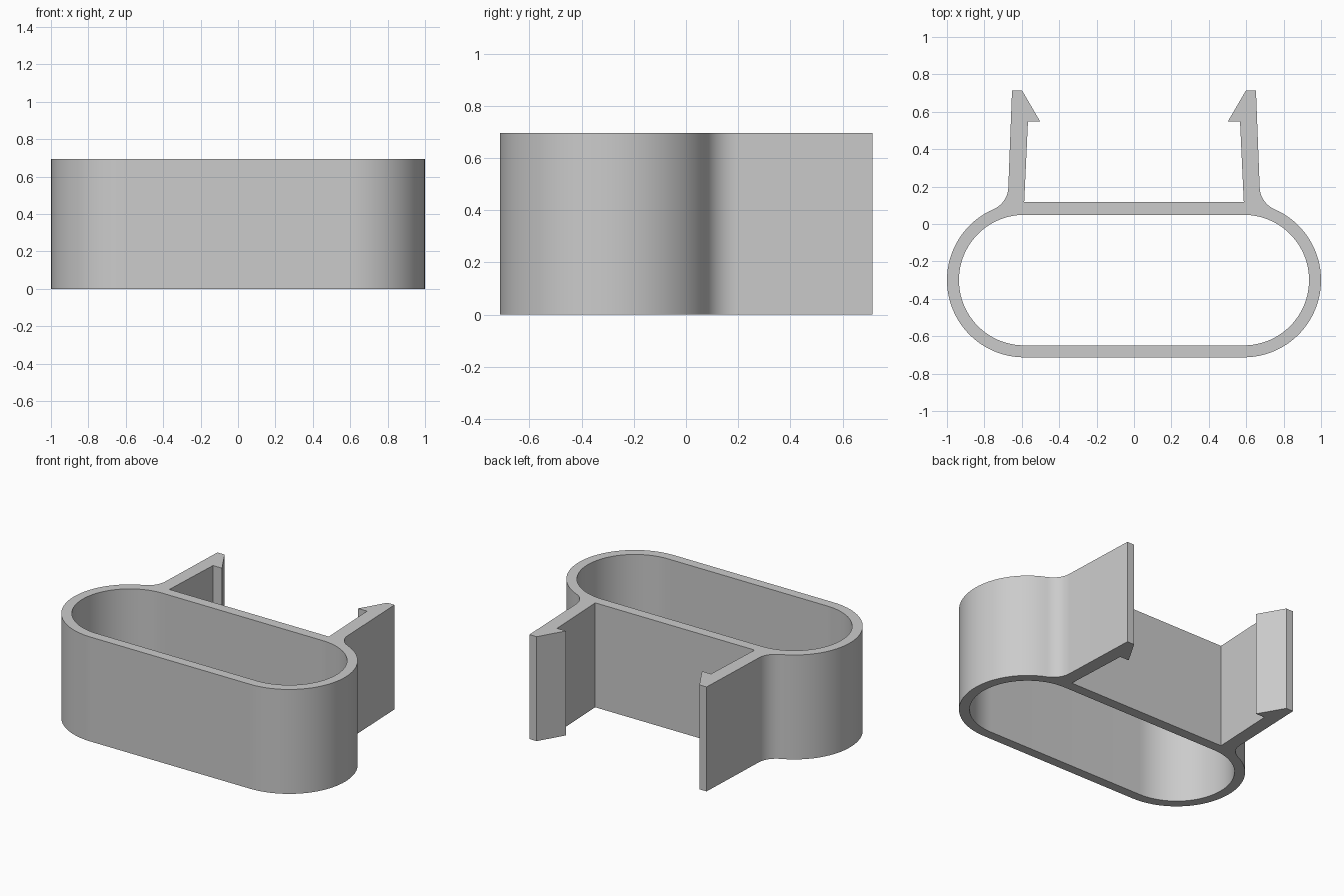
import bpy
import bmesh
from math import cos, sin, radians

cube = bpy.data.objects.get("Cube")
if cube:
    bpy.data.objects.remove(cube)

HEIGHT = 0.695
CX, CY = 0.587, -0.30        # centre of the right rounded end
R_OUT, R_IN = 0.413, 0.349
FILLET = 0.13                # blend between ring and arm


def arc(cx, cy, r, start, end, steps):
    angles = [radians(start + (end - start) * i / steps) for i in range(steps + 1)]
    return [(cx + r * cos(a), cy + r * sin(a)) for a in angles]


def mirrored(half):
    return half + [(-x, y) for x, y in reversed(half)]


# Right half of the outer outline: rounded end, fillet, barbed arm
outer = arc(CX, CY, R_OUT, -90, 66.7, 40)
outer += arc(0.802, 0.199, FILLET, 246.7, 182.4, 16)[1:]
outer += [(0.652, 0.715), (0.599, 0.715), (0.501, 0.547),
          (0.567, 0.547), (0.587, 0.117)]

# Right half of the opening
inner = arc(CX, CY, R_IN, -90, 90, 44)

# Fill the profile between both loops, then extrude it upward
bm = bmesh.new()
edges = []
for loop in (mirrored(outer), mirrored(inner)):
    verts = [bm.verts.new((x, y, 0)) for x, y in loop]
    edges += [bm.edges.new((v, verts[i - 1])) for i, v in enumerate(verts)]
bmesh.ops.triangle_fill(bm, edges=edges, use_beauty=True)
result = bmesh.ops.extrude_face_region(bm, geom=bm.faces[:], use_keep_orig=True)
top = [g for g in result["geom"] if isinstance(g, bmesh.types.BMVert)]
bmesh.ops.translate(bm, verts=top, vec=(0, 0, HEIGHT))
bmesh.ops.recalc_face_normals(bm, faces=bm.faces[:])

mesh = bpy.data.meshes.new("clip_holder")
bm.to_mesh(mesh)
bm.free()
holder = bpy.data.objects.new("clip_holder", mesh)
bpy.context.collection.objects.link(holder)

# Plain grey plastic
grey = bpy.data.materials.new("light_grey")
grey.use_nodes = True
colour = (0.6, 0.6, 0.6, 1)
grey.diffuse_color = colour
grey.node_tree.nodes["Principled BSDF"].inputs["Base Color"].default_value = colour
mesh.materials.append(grey)

bpy.ops.object.select_all(action="DESELECT")
holder.select_set(True)
bpy.context.view_layer.objects.active = holder
bpy.ops.object.shade_smooth_by_angle(angle=radians(20))
